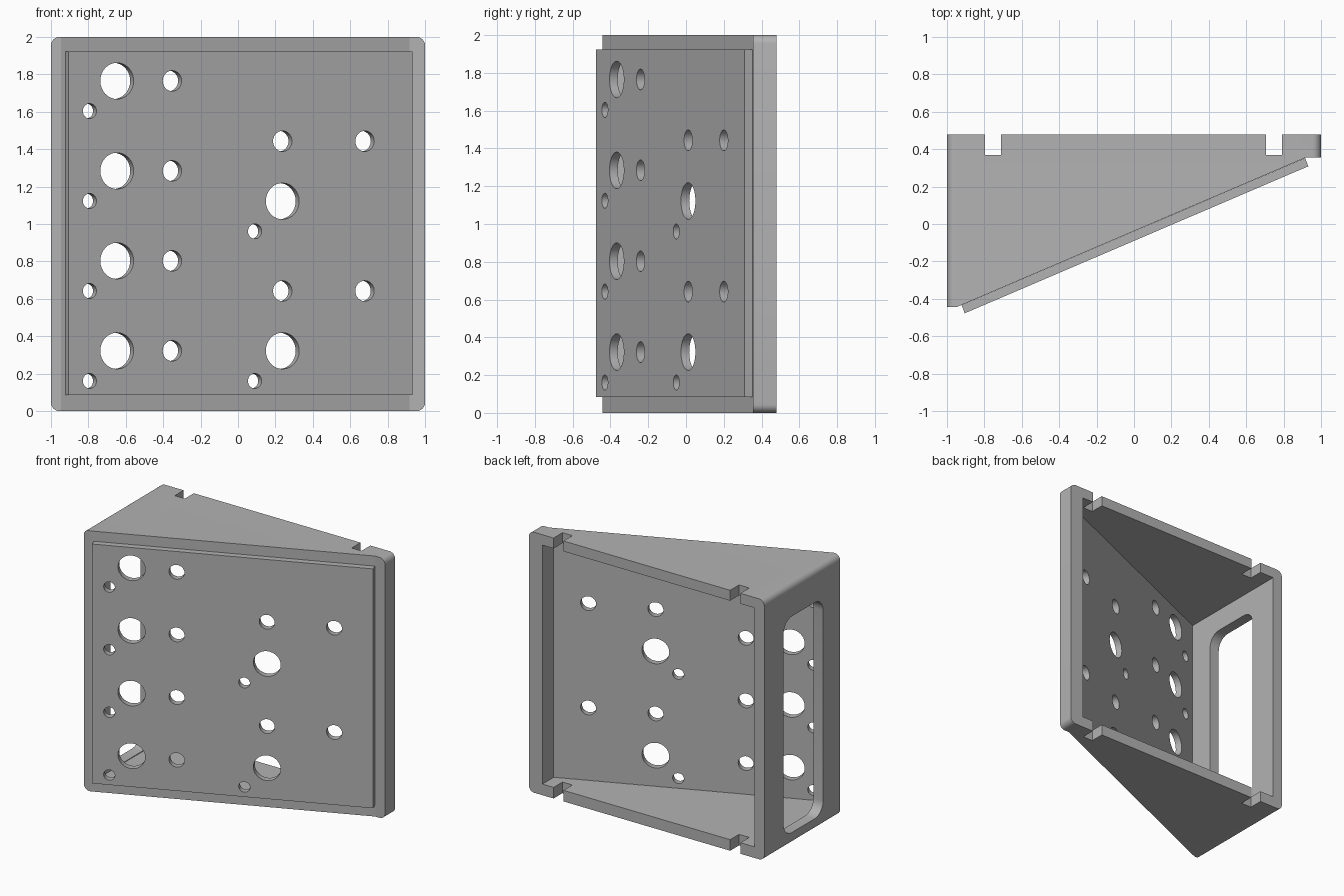
import bpy, bmesh, math
from mathutils import Matrix, Vector

if "Cube" in bpy.data.objects:
    bpy.data.objects.remove(bpy.data.objects["Cube"])

grey = bpy.data.materials.new("plain_grey")
grey.diffuse_color = (0.45, 0.45, 0.45, 1)
grey.use_nodes = True
grey.node_tree.nodes["Principled BSDF"].inputs["Base Color"].default_value = grey.diffuse_color


def finish(name, bm):
    bmesh.ops.recalc_face_normals(bm, faces=bm.faces[:])
    me = bpy.data.meshes.new(name)
    bm.to_mesh(me)
    bm.free()
    me.materials.append(grey)
    ob = bpy.data.objects.new(name, me)
    bpy.context.collection.objects.link(ob)
    return ob


def prism(name, pts, axis, lo, hi):
    """Extrude a 2D profile along the given axis (0 = x, 1 = y, 2 = z)."""
    def place(p, d):
        v = list(p)
        v.insert(axis, d)
        return v
    bm = bmesh.new()
    face = bm.faces.new([bm.verts.new(place(p, lo)) for p in pts])
    ext = bmesh.ops.extrude_face_region(bm, geom=[face])["geom"]
    move = Vector(place((0, 0), hi - lo))
    bmesh.ops.translate(bm, vec=move, verts=[g for g in ext if isinstance(g, bmesh.types.BMVert)])
    return finish(name, bm)


def rect(a0, a1, b0, b1):
    return [(a0, b0), (a1, b0), (a1, b1), (a0, b1)]


def rounded(a0, a1, b0, b1, r, n=6):
    corners = [(a1 - r, b1 - r), (a0 + r, b1 - r), (a0 + r, b0 + r), (a1 - r, b0 + r)]
    return [(cx + r * math.cos(t), cy + r * math.sin(t))
            for k, (cx, cy) in enumerate(corners)
            for t in [(k + i / n) * math.pi / 2 for i in range(n + 1)]]


def boolean(ob, cutter, op="DIFFERENCE"):
    mod = ob.modifiers.new("cut", "BOOLEAN")
    mod.operation, mod.solver, mod.object = op, "EXACT", cutter
    dg = bpy.context.evaluated_depsgraph_get()
    me = bpy.data.meshes.new_from_object(ob.evaluated_get(dg))
    ob.modifiers.clear()
    ob.data = me
    bpy.data.objects.remove(cutter)


# wedge frame with rounded corners, open at the back
SLOPE = 0.786 / 1.837
frame = prism("wedge_frame", rounded(-1, 1, 0, 2, 0.045), 1, -0.6, 0.478)
wedge = [(-1.2, 0.7), (1.2, 0.7), (1.2, 0.355), (0.918, 0.355), (-0.946, -0.443), (-1.2, -0.443)]
boolean(frame, prism("wedge_cutter", wedge, 2, -0.2, 2.2), "INTERSECT")
boolean(frame, prism("cavity_cutter", rect(-0.918, 0.885, 0.085, 1.92), 1, -0.8, 0.8))

# window in the tall side wall
boolean(frame, prism("window_cutter", rounded(-0.235, 0.245, 0.09, 1.75, 0.1), 0, -1.2, -0.85))

# rim slots through top and bottom walls
for x0, x1 in ((-0.797, -0.71), (0.706, 0.79)):
    boolean(frame, prism("slot_cutter", rect(x0, x1, 0.37, 0.7), 2, -0.2, 2.2))

# sloping front plate
plate = prism("front_plate", [(-0.905, -0.4775), (0.932, 0.3085), (0.915, 0.353), (-0.922, -0.433)],
              2, 0.085, 1.923)

# plate holes: (x, z, radius)
BIG, MID, SMALL = 0.097, 0.055, 0.04
holes = []
for i in range(4):
    z = 0.322 + 0.481 * i
    holes += [(-0.647, z, BIG), (-0.352, z, MID), (-0.793, z - 0.161, SMALL)]
for z in (0.322, 1.122):
    holes += [(0.238, z, BIG), (0.09, z - 0.161, SMALL)]
for z in (0.642, 1.443):
    holes += [(0.238, z, MID), (0.678, z, MID)]

bm = bmesh.new()
tilt = Matrix.Rotation(math.atan(SLOPE), 4, "Z") @ Matrix.Rotation(math.pi / 2, 4, "X")
for x, z, r in holes:
    y = -0.4775 + (x + 0.905) * SLOPE
    bmesh.ops.create_cone(bm, cap_ends=True, segments=32, radius1=r, radius2=r, depth=0.3,
                          matrix=Matrix.Translation((x, y, z)) @ tilt)
boolean(plate, finish("hole_cutter", bm))

# smooth the round corners and hole walls, keep the rest sharp
for ob in (frame, plate):
    bpy.ops.object.select_all(action="DESELECT")
    ob.select_set(True)
    bpy.context.view_layer.objects.active = ob
    bpy.ops.object.shade_smooth_by_angle(angle=math.radians(20))
